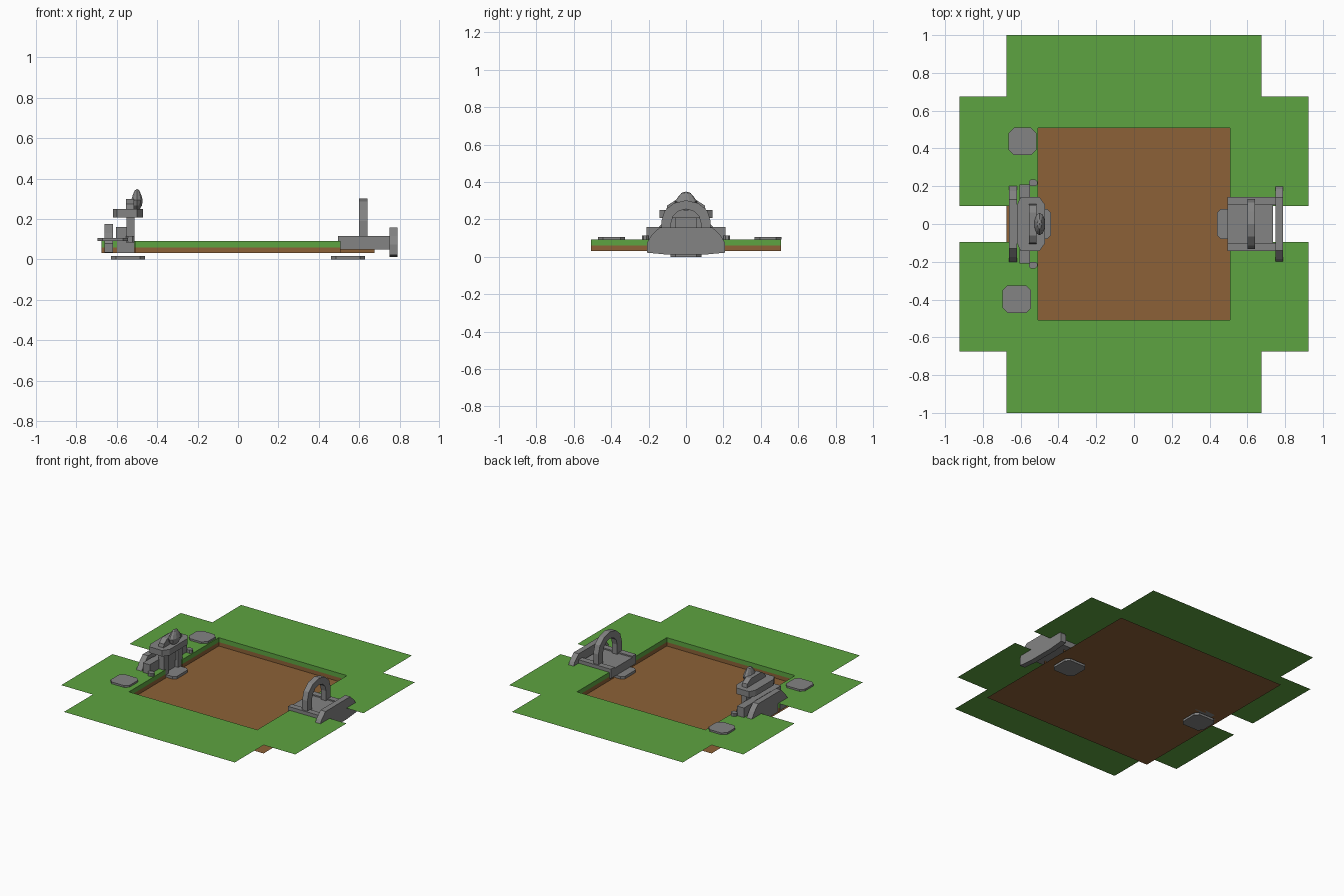
import bpy, bmesh, math
from mathutils import Vector

if "Cube" in bpy.data.objects:
    bpy.data.objects.remove(bpy.data.objects["Cube"])


def mat(name, col):
    m = bpy.data.materials.new(name)
    m.diffuse_color = (*col, 1)
    m.use_nodes = True
    m.node_tree.nodes["Principled BSDF"].inputs["Base Color"].default_value = m.diffuse_color
    return m


GREEN = mat("grass green", (0.11, 0.37, 0.052))
BROWN = mat("earth brown", (0.265, 0.12, 0.038))
GREY = mat("stone grey", (0.23, 0.23, 0.23))


def finish(name, bm, material):
    bmesh.ops.remove_doubles(bm, verts=bm.verts, dist=1e-5)
    me = bpy.data.meshes.new(name)
    bm.to_mesh(me)
    bm.free()
    me.materials.append(material)
    ob = bpy.data.objects.new(name, me)
    bpy.context.collection.objects.link(ob)
    return ob


def quads(name, faces, material):
    bm = bmesh.new()
    for f in faces:
        bm.faces.new([bm.verts.new(p) for p in f])
    return finish(name, bm, material)


def flat(x0, x1, y0, y1, z):
    return [(x0, y0, z), (x1, y0, z), (x1, y1, z), (x0, y1, z)]


def prism(name, pts, a, b, axis, material=GREY):
    """Extrude a 2D profile from a to b along x (pts = y,z) or z (pts = x,y)."""
    bm = bmesh.new()
    place = (lambda p, t: (t, *p)) if axis == 'x' else (lambda p, t: (*p, t))
    f = bm.faces.new([bm.verts.new(place(p, a)) for p in pts])
    ext = bmesh.ops.extrude_face_region(bm, geom=[f])
    shift = Vector(place((0, 0), b - a))
    for v in ext['geom']:
        if isinstance(v, bmesh.types.BMVert):
            v.co += shift
    bmesh.ops.recalc_face_normals(bm, faces=bm.faces)
    return finish(name, bm, material)


def box(name, x0, x1, y0, y1, z0, z1):
    return prism(name, [(x0, y0), (x1, y0), (x1, y1), (x0, y1)], z0, z1, 'z')


def slab(name, x0, x1, y0, y1, z0, z1, c):
    """Stone with cut corners."""
    pts = [(x0 + c, y0), (x1 - c, y0), (x1, y0 + c), (x1, y1 - c),
           (x1 - c, y1), (x0 + c, y1), (x0, y1 - c), (x0, y0 + c)]
    return prism(name, pts, z0, z1, 'z')


def mirrored(half):
    return half + [(-y, z) for y, z in reversed(half)]


# ground: thin grass sheets around a sunken square with two side channels
TOP, MID, LOW = 0.092, 0.06, 0.032
P, C, E, L = 0.507, 0.095, 0.675, 0.925
grass = []
for s in (-1, 1):
    y0, y1 = sorted((s * E, s * 1.0))
    grass.append(flat(-E, E, y0, y1, TOP))
    y0, y1 = sorted((s * P, s * E))
    grass.append(flat(-L, L, y0, y1, TOP))
    for t in (-1, 1):
        x0, x1 = sorted((t * P, t * L))
        y0, y1 = sorted((s * C, s * P))
        grass.append(flat(x0, x1, y0, y1, TOP))
quads("grass_sheet", grass, GREEN)
quads("earth_floor", [flat(-E, E, -E, E, LOW)], BROWN)

# pit and channel walls, grass above and earth below
outline = []
for s in (1, -1):
    outline += [(s * P, -s * P), (s * P, -s * C), (s * E, -s * C), None,
                (s * E, s * C), (s * P, s * C), (s * P, s * P)]
outline.append(outline[0])
for name, za, zb, m in (("grass_bank", MID, TOP, GREEN), ("earth_bank", LOW, MID, BROWN)):
    quads(name, [[(*a, za), (*b, za), (*b, zb), (*a, zb)]
                 for a, b in zip(outline, outline[1:]) if a and b], m)

# steps and footing slabs on both ends
for name, s in (("left", -1), ("right", 1)):
    x0, x1 = sorted((s * 0.44, s * 0.56))
    slab(name + "_step", x0, x1, -0.08, 0.08, 0.032, 0.05, 0.02)
    x0, x1 = sorted((s * 0.46, s * 0.63))
    slab(name + "_footing", x0, x1, -0.082, 0.082, 0.0, 0.016, 0.025)

# flat stones lying on the grass
slab("paving_stone_back", -0.665, -0.515, 0.365, 0.51, 0.092, 0.105, 0.03)
slab("paving_stone_front", -0.695, -0.545, -0.47, -0.325, 0.092, 0.105, 0.025)

# bridge deck with curbs
box("bridge_deck", 0.495, 0.735, -0.105, 0.105, 0.05, 0.108)
for n, s in (("front", -1), ("back", 1)):
    y0, y1 = sorted((s * 0.1, s * 0.142))
    box(n + "_curb", 0.495, 0.76, y0, y1, 0.05, 0.117)

# bridge arch
n = 6
arc = [math.pi * i / n for i in range(n + 1)]
arch = [(0.132, 0.11)] + [(0.132 * math.cos(a), 0.19 + 0.112 * math.sin(a)) for a in arc]
arch += [(-0.132, 0.11), (-0.08, 0.11)]
arch += [(-0.08 * math.cos(a), 0.18 + 0.075 * math.sin(a)) for a in arc] + [(0.08, 0.11)]
prism("bridge_arch", arch, 0.6, 0.64, 'x')

# end wall of the bridge, and rear wall of the shrine
prism("bridge_end_wall", mirrored([(0.1, 0.012), (0.208, 0.022), (0.208, 0.075),
                                   (0.185, 0.115), (0.14, 0.158)]), 0.75, 0.79, 'x')
prism("shrine_rear_wall", mirrored([(0.1, 0.032), (0.21, 0.034), (0.21, 0.08),
                                    (0.175, 0.13), (0.13, 0.175)]), -0.662, -0.62, 'x')

# shrine body: low side walls, core and pillars
for n, s in (("front", -1), ("back", 1)):
    y0, y1 = sorted((s * 0.1, s * 0.21))
    box(n + "_side_wall", -0.605, -0.55, y0, y1, 0.092, 0.16)
    y0, y1 = sorted((s * 0.055, s * 0.105))
    box(n + "_pillar", -0.553, -0.512, y0, y1, 0.032, 0.21)
    y = s * 0.218
    slab(n + "_small_stone", -0.555, -0.512, y - 0.018, y + 0.018, 0.085, 0.115, 0.01)
box("shrine_core", -0.6, -0.535, -0.1, 0.1, 0.032, 0.16)
box("shrine_back_panel", -0.55, -0.53, -0.06, 0.06, 0.1, 0.21)

# shrine roof with crest
prism("shrine_roof", [(-0.47, -0.1), (-0.47, 0.1), (-0.5, 0.143), (-0.6, 0.143),
                      (-0.62, 0.1), (-0.62, -0.1), (-0.6, -0.143), (-0.5, -0.143)],
      0.207, 0.25, 'z')
prism("roof_crest", mirrored([(0.105, 0.25), (0.1, 0.275), (0.06, 0.3)]), -0.555, -0.515, 'x')

# pointed oval stone on the roof
bm = bmesh.new()
bmesh.ops.create_uvsphere(bm, u_segments=10, v_segments=6, radius=1)
for v in bm.verts:
    taper = 0.8 if v.co.z > 0.3 else 1.0
    v.co = Vector((-0.5 + 0.03 * taper * v.co.x, 0.06 * taper * v.co.y, 0.295 + 0.054 * v.co.z))
finish("oval_stone", bm, GREY)
